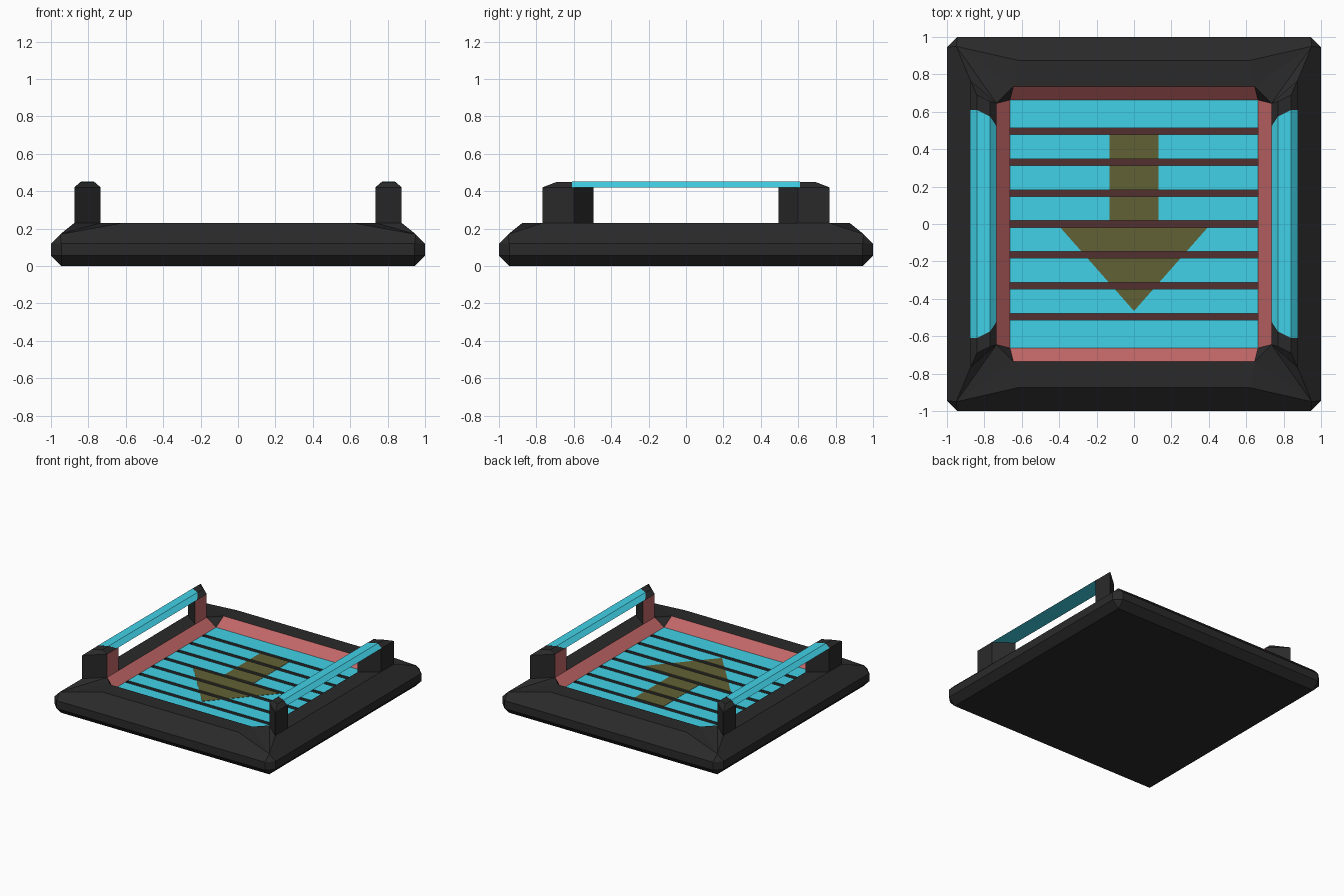
import bpy, bmesh

cube = bpy.data.objects.get("Cube")
if cube:
    bpy.data.objects.remove(cube, do_unlink=True)


def material(name, rgb):
    m = bpy.data.materials.new(name)
    m.use_nodes = True
    color = (*rgb, 1)
    m.diffuse_color = color
    m.node_tree.nodes["Principled BSDF"].inputs["Base Color"].default_value = color
    return m


MATS = [
    material("charcoal", (0.023, 0.023, 0.023)),
    material("muted_red", (0.54, 0.135, 0.135)),
    material("bright_cyan", (0.054, 0.65, 0.81)),
    material("dark_maroon", (0.085, 0.029, 0.029)),
    material("olive", (0.12, 0.12, 0.036)),
]
BLACK, RED, CYAN, MAROON, OLIVE = range(len(MATS))
QUADRANTS = [(1, 1), (-1, 1), (-1, -1), (1, -1)]


def build(name, faces, mirrors=((1, 1),)):
    """Make a solid from (points, material) faces, repeated for each mirror sign pair."""
    bm = bmesh.new()
    for sx, sy in mirrors:
        for pts, mat in faces:
            f = bm.faces.new([bm.verts.new((x * sx, y * sy, z)) for x, y, z in pts])
            f.material_index = mat
    bmesh.ops.remove_doubles(bm, verts=bm.verts, dist=0.0005)
    bmesh.ops.recalc_face_normals(bm, faces=bm.faces)
    mesh = bpy.data.meshes.new(name)
    bm.to_mesh(mesh)
    bm.free()
    for m in MATS:
        mesh.materials.append(m)
    obj = bpy.data.objects.new(name, mesh)
    bpy.context.collection.objects.link(obj)
    return obj


def loft(low, high, side_mats, low_mat, high_mat):
    """Faces of a solid between two matching loops."""
    n = len(low)
    faces = [(low, low_mat), (high, high_mat)]
    for i in range(n):
        j = (i + 1) % n
        faces.append(([low[i], low[j], high[j], high[i]], side_mats[i]))
    return faces


def at(loop, z):
    return [(x, y, z) for x, y in loop]


# Base frame: one quadrant, with the two sides sharing the corner
TOP, PANEL, FLOOR = 0.23, 0.16, 0.125
OUT, CUT, INNER, WELL, NOTCH = 1.0, 0.945, 0.735, 0.663, 0.645
Z_LOW, Z_HIGH = 0.055, 0.12
corner = (0.95, 0.95, 0.17)
well_corner = (WELL, WELL, PANEL)
floor_corner = (WELL, WELL, FLOOR)
notch_x, notch_y = (INNER, NOTCH, TOP), (NOTCH, INNER, TOP)
frame = [
    ([(0, 0, 0), (CUT, 0, 0), (CUT, CUT, 0), (0, CUT, 0)], BLACK),
    ([(0, 0, FLOOR), (WELL, 0, FLOOR), floor_corner, (0, WELL, FLOOR)], MAROON),
    ([(CUT, CUT, 0), (OUT, CUT, Z_LOW), (CUT, OUT, Z_LOW)], BLACK),
    ([(OUT, CUT, Z_LOW), (CUT, OUT, Z_LOW), (CUT, OUT, Z_HIGH), (OUT, CUT, Z_HIGH)], BLACK),
    ([(OUT, CUT, Z_HIGH), (CUT, OUT, Z_HIGH), corner], BLACK),
    ([corner, notch_x, notch_y], BLACK),
    ([notch_x, notch_y, well_corner], BLACK),
]


def frame_side(rim, rim_end, swap):
    p = (rim, rim_end, TOP)

    def s(q):
        return (q[1], q[0], q[2]) if swap else q

    parts = [
        ([(CUT, 0, 0), (CUT, CUT, 0), (OUT, CUT, Z_LOW), (OUT, 0, Z_LOW)], BLACK),
        ([(OUT, 0, Z_LOW), (OUT, CUT, Z_LOW), (OUT, CUT, Z_HIGH), (OUT, 0, Z_HIGH)], BLACK),
        ([(OUT, 0, Z_HIGH), (OUT, CUT, Z_HIGH), corner, p, (rim, 0, TOP)], BLACK),
        ([(rim, 0, TOP), p, notch_x, (INNER, 0, TOP)], BLACK),
        ([p, corner, notch_x], BLACK),
        ([(INNER, 0, TOP), notch_x, well_corner, (WELL, 0, PANEL)], RED),
        ([(WELL, 0, PANEL), well_corner, floor_corner, (WELL, 0, FLOOR)], BLACK),
    ]
    return [([s(q) for q in pts], m) for pts, m in parts]


frame += frame_side(0.875, 0.768, False) + frame_side(0.875, 0.62, True)
build("base_frame", frame, QUADRANTS)

# Four corner posts with bevelled caps and red inner faces
SHOULDER, CAP = 0.42, 0.45
foot = [(0.875, 0.60), (0.875, 0.768), (0.735, 0.645), (0.735, 0.495)]
cap = [(0.84, 0.605), (0.84, 0.69), (0.77, 0.655), (0.77, 0.57)]
shaft = loft(at(foot, 0.20), at(foot, SHOULDER), [BLACK, BLACK, RED, BLACK], BLACK, BLACK)
head = loft(at(foot, SHOULDER), at(cap, CAP), [BLACK] * 4, BLACK, BLACK)
post = [f for i, f in enumerate(shaft) if i != 1] + head[1:]
for sx, sy in QUADRANTS:
    name = ("back" if sy > 0 else "front") + ("_left" if sx > 0 else "_right") + "_post"
    build(name, post, [(sx, sy)])

# Glowing rail between the posts on each side
rail_end = [(0.876, 0.61, SHOULDER), (0.84, 0.61, CAP + 0.001),
            (0.77, 0.575, CAP + 0.001), (0.734, 0.52, SHOULDER)]
far_end = [(x, -y, z) for x, y, z in rail_end]
rail = loft(rail_end, far_end, [CYAN] * 4, CYAN, CYAN)
for side, sx in (("left", 1), ("right", -1)):
    build(side + "_rail", rail, [(sx, 1)])

# Slatted panel with dark-walled grooves, and the arrow painted over it
PITCH, GAP = 0.165, 0.035
SHAFT_W, HEAD_W, TIP = 0.132, 0.395, -0.465


def arrow_half(y):
    return HEAD_W * max(0, (y - TIP) / (-GAP / 2 - TIP))


for i in range(8):
    y0 = -WELL if i == 0 else (i - 4) * PITCH + GAP / 2
    y1 = WELL if i == 7 else (i - 3) * PITCH - GAP / 2
    rect = [(-WELL, y0), (WELL, y0), (WELL, y1), (-WELL, y1)]
    build(f"slat_{i + 1}", loft(at(rect, FLOOR - 0.005), at(rect, PANEL),
                                [BLACK] * 4, BLACK, CYAN))
    if i in (0, 7):
        continue
    if i >= 4:
        low, high = SHAFT_W, SHAFT_W
    else:
        low, high = arrow_half(y0), arrow_half(y1)
    if low > 0:
        mark = [(-low, y0), (low, y0), (high, y1), (-high, y1)]
    else:
        mark = [(0, TIP), (high, y1), (-high, y1)]
    build(f"arrow_mark_{i}", loft(at(mark, PANEL - 0.002), at(mark, PANEL + 0.002),
                                  [OLIVE] * len(mark), OLIVE, OLIVE))
